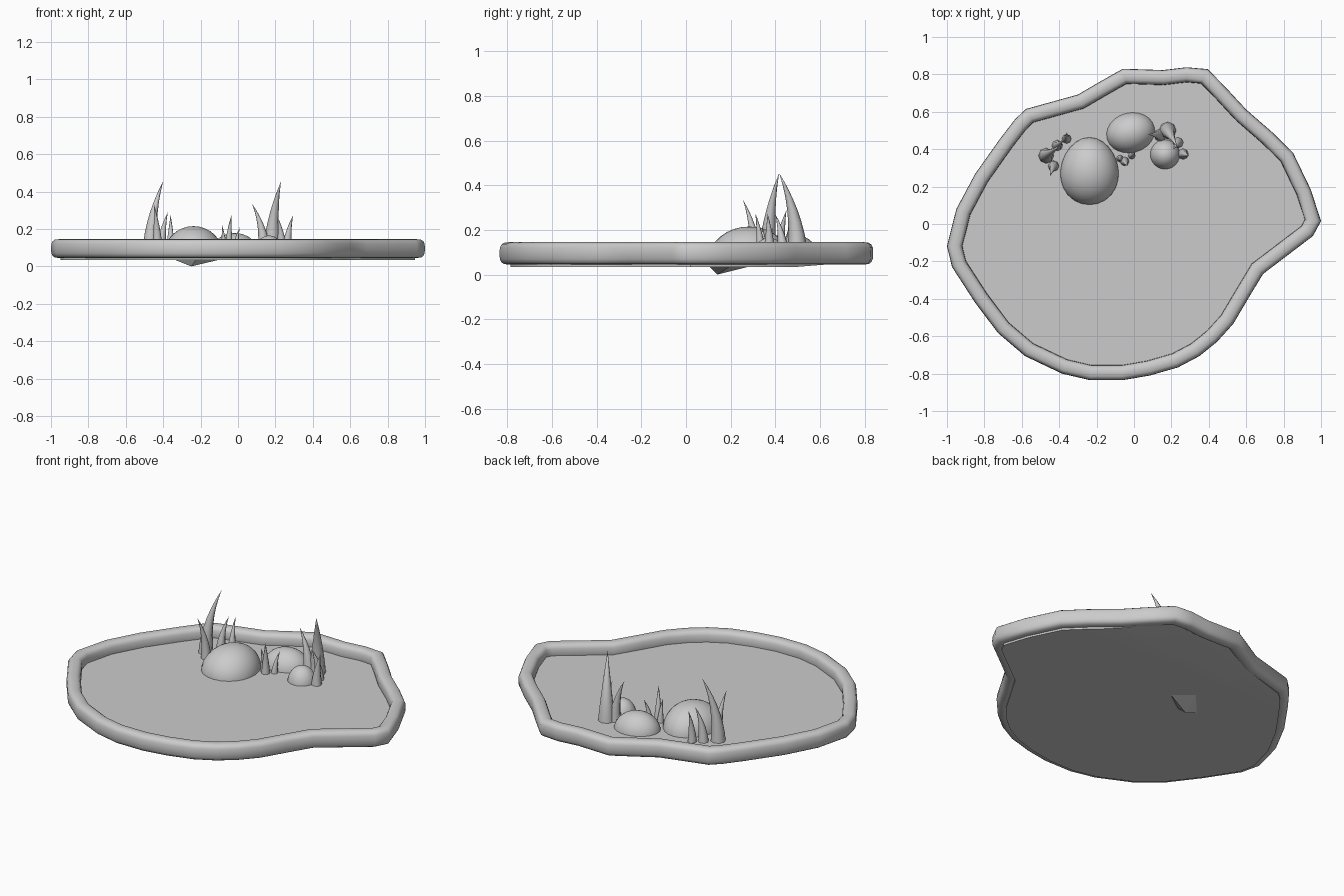
import bpy, bmesh, math
from mathutils import Vector

if "Cube" in bpy.data.objects:
    bpy.data.objects.remove(bpy.data.objects["Cube"])

# Pond outline, clockwise from the back
OUT = [(-.06, .83), (.155, .823), (.28, .838), (.395, .828), (.5, .72), (.6, .612), (.74, .49), (.85, .382),
       (.945, .185), (1, .016), (.957, -.064), (.69, -.267), (.61, -.4), (.53, -.535), (.444, -.63),
       (.35, -.706), (.235, -.767), (.085, -.81), (-.06, -.835), (-.235, -.835), (-.385, -.8),
       (-.583, -.706), (-.727, -.583), (-.85, -.42), (-.973, -.23), (-1, -.118), (-.95, .08),
       (-.85, .267), (-.717, .455), (-.636, .56), (-.578, .615), (-.3, .692), (-.18, .762)]
WATER = .08


def inset(d):
    """Outline moved inward by d with mitred corners."""
    res = []
    n = len(OUT)
    for i in range(n):
        p, a, b = Vector(OUT[i]), Vector(OUT[i - 1]), Vector(OUT[(i + 1) % n])
        t1, t2 = (p - a).normalized(), (b - p).normalized()
        n1, n2 = Vector((t1.y, -t1.x)), Vector((t2.y, -t2.x))
        m = (n1 + n2).normalized()
        res.append(p + m * (d / max(m.dot(n1), .6)))
    return res


def finish(name, bm, angle=50):
    bmesh.ops.recalc_face_normals(bm, faces=bm.faces)
    me = bpy.data.meshes.new(name)
    bm.to_mesh(me)
    bm.free()
    ob = bpy.data.objects.new(name, me)
    bpy.context.collection.objects.link(ob)
    bpy.ops.object.select_all(action='DESELECT')
    ob.select_set(True)
    bpy.context.view_layer.objects.active = ob
    bpy.ops.object.shade_smooth_by_angle(angle=math.radians(angle))
    return ob


def bridge(bm, r1, r2):
    n = len(r1)
    for i in range(n):
        bm.faces.new((r1[i], r1[(i + 1) % n], r2[(i + 1) % n], r2[i]))


# Rounded rim swept around the outline
bm = bmesh.new()
rings = []
for k in range(16):
    a = math.tau * k / 16
    c, s = math.cos(a), math.sin(a)
    u = math.copysign(abs(c) ** .7, c)
    v = math.copysign(abs(s) ** .7, s)
    rings.append([bm.verts.new((p.x, p.y, .095 + .05 * v)) for p in inset(.04 - .04 * u)])
for k in range(16):
    bridge(bm, rings[k], rings[(k + 1) % 16])
finish("pond_rim", bm)

# Water sheet on a thin bed whose underside lifts towards the back
bm = bmesh.new()
edge = inset(.05)
top = [bm.verts.new((p.x, p.y, WATER)) for p in edge]
low = [bm.verts.new((p.x, p.y, .035)) for p in edge]
bridge(bm, top, low)
bm.faces.new(top)
bm.faces.new(low)
bmesh.ops.bisect_plane(bm, geom=bm.verts[:] + bm.edges[:] + bm.faces[:],
                       plane_co=(0, .5, 0), plane_no=(0, 1, 0))
for v in bm.verts:
    if v.co.z < .05:
        v.co.z += max(0, v.co.y - .5) * .08
finish("pond_water_and_bed", bm, 30)


# Smooth egg-shaped rocks
def rock(name, x, y, rx, ry, ztop, rot=0, egg=0):
    bm = bmesh.new()
    bmesh.ops.create_uvsphere(bm, u_segments=24, v_segments=16, radius=1)
    zc = .065
    for v in bm.verts:
        px, py = v.co.x * rx * (1 - egg * v.co.y), v.co.y * ry
        v.co = (x + px * math.cos(rot) - py * math.sin(rot),
                y + px * math.sin(rot) + py * math.cos(rot),
                max(.045, zc + v.co.z * (ztop - zc)))
    finish(name, bm)


rock("large_rock", -.238, .283, .157, .182, .215, 0, .08)
rock("middle_rock", -.018, .488, .132, .108, .178, .25)
rock("small_rock", .166, .372, .08, .08, .165)

# Pointed underside of the large rock, showing below the bed
bm = bmesh.new()
base = [bm.verts.new(c) for c in ((-.35, .13, .04), (-.22, .1, .04), (-.08, .2, .04), (-.2, .3, .04))]
tip = bm.verts.new((-.25, .14, 0))
for i in range(4):
    bm.faces.new((base[i], base[(i + 1) % 4], tip))
bm.faces.new(base)
finish("large_rock_underside", bm, 20)


# Curved reed blades: base x, y, tip x, y, z, base radius
def reeds(name, blades):
    bm = bmesh.new()
    for bx, by, tx, ty, tz, r in blades:
        prev = None
        for j in range(7):
            t = j / 7
            cx, cy = bx + (tx - bx) * t ** 2.2, by + (ty - by) * t ** 2.2
            cz, rr = WATER - .01 + (tz - WATER + .01) * t, r * (1 - t ** 1.2)
            ring = [bm.verts.new((cx + rr * math.cos(math.tau * k / 8),
                                  cy + rr * math.sin(math.tau * k / 8), cz)) for k in range(8)]
            if prev:
                bridge(bm, prev, ring)
            else:
                bm.faces.new(ring)
            prev = ring
        tip = bm.verts.new((tx, ty, tz))
        for k in range(8):
            bm.faces.new((prev[k], prev[(k + 1) % 8], tip))
    finish(name, bm)


reeds("left_reeds", [(-.47, .365, -.40, .417, .455, .042), (-.41, .42, -.375, .45, .29, .03),
                     (-.36, .455, -.36, .49, .275, .026), (-.43, .31, -.45, .255, .335, .03)])
reeds("middle_reeds", [(-.05, .335, -.035, .31, .275, .025), (-.012, .365, .01, .39, .21, .02),
                       (-.075, .35, -.085, .34, .22, .02)])
reeds("right_reeds", [(.18, .5, .23, .417, .455, .047), (.14, .475, .075, .48, .335, .035),
                      (.235, .435, .21, .40, .27, .03), (.262, .374, .295, .365, .275, .03)])
